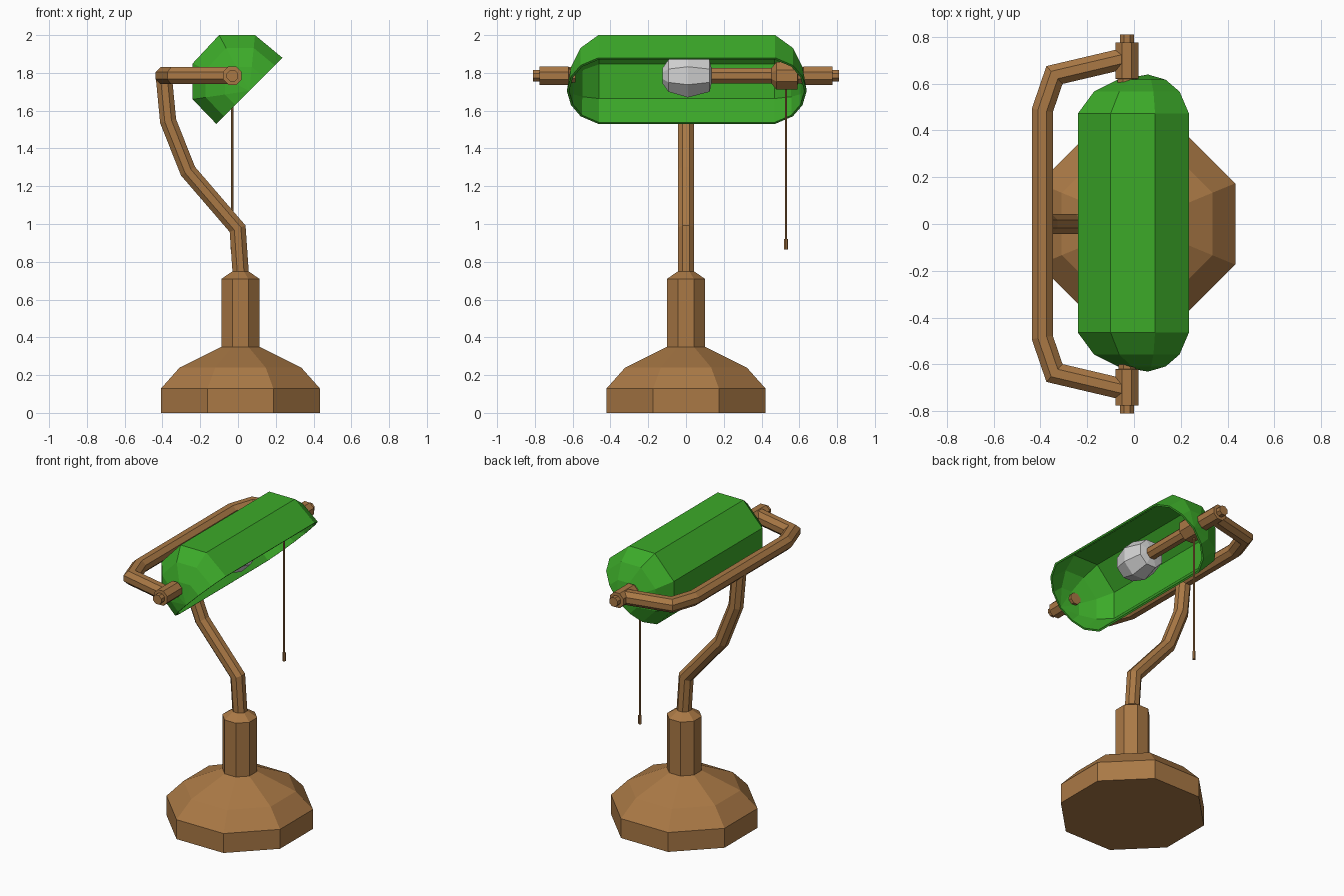
import bpy, bmesh, math
from mathutils import Vector, Matrix

if "Cube" in bpy.data.objects:
    bpy.data.objects.remove(bpy.data.objects["Cube"], do_unlink=True)


def material(name, rgb):
    m = bpy.data.materials.new(name)
    m.use_nodes = True
    m.diffuse_color = (*rgb, 1)
    m.node_tree.nodes["Principled BSDF"].inputs["Base Color"].default_value = (*rgb, 1)
    return m


BRASS = material("aged brass", (0.40, 0.19, 0.06))
GREEN = material("green glass", (0.045, 0.40, 0.022))
WHITE = material("bulb white", (0.66, 0.66, 0.66))
SIDES = 8
PIVOT_X, PIVOT_Z = -0.03, 1.785


def make_object(name, bm, mat):
    mesh = bpy.data.meshes.new(name)
    bm.to_mesh(mesh)
    bm.free()
    mesh.materials.append(mat)
    ob = bpy.data.objects.new(name, mesh)
    bpy.context.collection.objects.link(ob)
    return ob


def octagon(apothem):
    """Regular octagon with flat sides facing the axes."""
    r = apothem / math.cos(math.pi / SIDES)
    return [(r * math.cos((k + 0.5) * math.tau / SIDES),
             r * math.sin((k + 0.5) * math.tau / SIDES)) for k in range(SIDES)]


def skin(name, rings, mat):
    """Closed solid through a list of equal-sized rings."""
    bm = bmesh.new()
    rows = [[bm.verts.new(p) for p in ring] for ring in rings]
    for a, b in zip(rows, rows[1:]):
        for k in range(SIDES):
            j = (k + 1) % SIDES
            bm.faces.new((a[k], a[j], b[j], b[k]))
    bm.faces.new(rows[0])
    bm.faces.new(rows[-1])
    bmesh.ops.recalc_face_normals(bm, faces=bm.faces)
    return make_object(name, bm, mat)


def turned_z(name, profile, x, y, mat):
    """Profile of (apothem, height) turned round a vertical axis."""
    return skin(name, [[(x + u, y + v, z) for u, v in octagon(r)] for r, z in profile], mat)


def turned_y(name, profile, mat):
    """Profile of (apothem, y) turned round the shade pivot."""
    return skin(name, [[(PIVOT_X + u, y, PIVOT_Z + v) for u, v in octagon(r)]
                       for r, y in profile], mat)


def tube(name, path, normal, apothem, mat):
    """Octagonal tube with mitred corners along a flat path."""
    pts, n = [Vector(p) for p in path], Vector(normal)
    rings = []
    for i, p in enumerate(pts):
        before = (p - pts[max(i - 1, 0)]).normalized()
        after = (pts[min(i + 1, len(pts) - 1)] - p).normalized()
        tangent = (before + after).normalized()
        side = n.cross(tangent)
        stretch = 1 / max(tangent.dot(after), tangent.dot(before))
        rings.append([p + side * u * stretch + n * v for u, v in octagon(apothem)])
    return skin(name, rings, mat)


# Base and column
turned_z("base", [(0.42, 0), (0.42, 0.13), (0.322, 0.24), (0.10, 0.35),
                  (0.10, 0.71), (0.042, 0.75)], 0.013, 0, BRASS)

# Curved stem
tube("stem", [(0.015, 0, 0.73), (-0.002, 0, 0.975), (-0.265, 0, 1.28),
              (-0.37, 0, 1.545), (-0.393, 0, 1.785)], (0, 1, 0), 0.043, BRASS)

# Yoke holding the shade at both ends
half = [(-0.03, 0.71), (-0.34, 0.637), (-0.392, 0.485)]
yoke = [(x, y, PIVOT_Z) for x, y in half] + [(x, -y, PIVOT_Z) for x, y in reversed(half)]
tube("yoke", yoke, (0, 0, 1), 0.045, BRASS)

# Pivot knobs
for name, s in (("left_knob", 1), ("right_knob", -1)):
    turned_y(name, [(0.036, s * 0.585), (0.036, s * 0.62), (0.049, s * 0.621),
                    (0.049, s * 0.775), (0.03, s * 0.776), (0.03, s * 0.81)], BRASS)

# Lamp holder, bulb and pull chain
turned_y("lamp_holder", [(0.04, 0.12), (0.04, 0.452), (0.073, 0.478),
                         (0.073, 0.59), (0.04, 0.592), (0.04, 0.63)], BRASS)
turned_y("bulb", [(0.04, -0.125), (0.085, -0.093), (0.115, 0.01),
                  (0.085, 0.125), (0.04, 0.135)], WHITE)
turned_z("pull_chain", [(0.006, 0.9), (0.006, 1.73)], PIVOT_X, 0.53, BRASS)
turned_z("chain_pull", [(0.01, 0.865), (0.01, 0.92)], PIVOT_X, 0.53, BRASS)

# Shade: open section shrinking towards the middle of its rim at each end
section = [(0.235, 1.88), (0.09, 2.0), (-0.10, 2.0),
           (-0.24, 1.85), (-0.24, 1.66), (-0.115, 1.53)]
cx = (section[0][0] + section[-1][0]) / 2
cz = (section[0][1] + section[-1][1]) / 2
end = [(0.635, 0), (0.613, 0.43), (0.562, 0.77), (0.468, 1)]
stations = [(-y, s) for y, s in end] + list(reversed(end))
bm = bmesh.new()
rows = [[bm.verts.new((cx + (x - cx) * s, y + 0.004, cz + (z - cz) * s)) for x, z in section]
        for y, s in stations]
for a, b in zip(rows, rows[1:]):
    for k in range(len(section) - 1):
        bm.faces.new((a[k], b[k], b[k + 1], a[k + 1]))
bmesh.ops.remove_doubles(bm, verts=bm.verts, dist=0.0001)
shade = make_object("shade", bm, GREEN)
wall = shade.modifiers.new("wall", "SOLIDIFY")
wall.thickness = 0.012
wall.offset = -1
